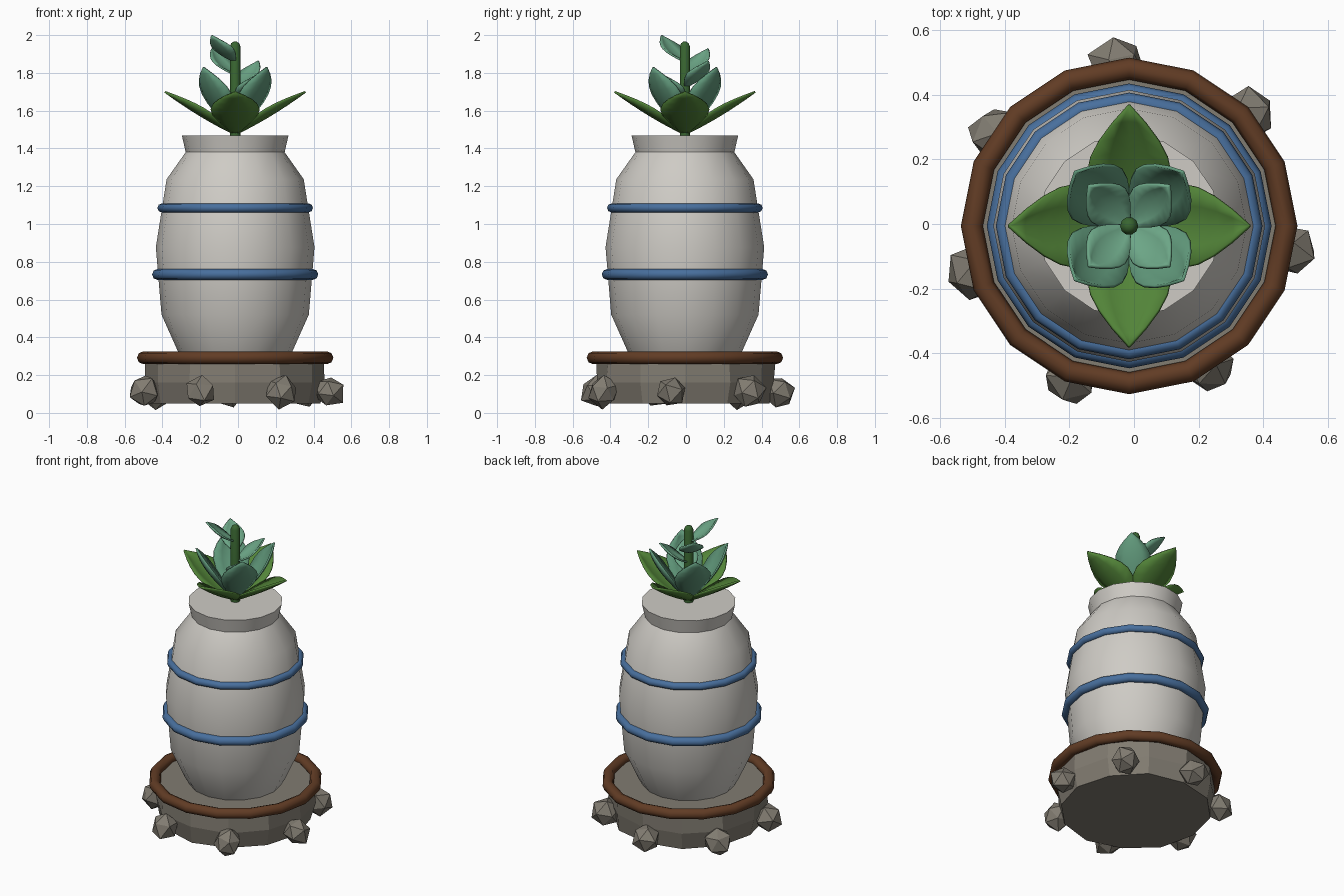
import bpy, bmesh, math, random
from mathutils import Vector, Euler

if "Cube" in bpy.data.objects:
    bpy.data.objects.remove(bpy.data.objects["Cube"])

random.seed(7)
CX, CY = -0.015, -0.006


def material(name, rgb):
    m = bpy.data.materials.new(name)
    m.diffuse_color = (*rgb, 1)
    m.use_nodes = True
    m.node_tree.nodes["Principled BSDF"].inputs["Base Color"].default_value = m.diffuse_color
    return m


CLAY = material("clay", (0.62, 0.60, 0.56))
STONE = material("stone", (0.22, 0.20, 0.165))
BROWN = material("brown", (0.12, 0.045, 0.018))
BLUE = material("blue", (0.065, 0.16, 0.34))
STEM = material("stem_green", (0.04, 0.13, 0.03))
LEAF_A = material("leaf_green", (0.085, 0.23, 0.04))
LEAF_B = material("leaf_teal", (0.12, 0.32, 0.20))
LEAF_C = material("leaf_pale", (0.15, 0.38, 0.24))


def finish(bm, name, mat, smooth=None):
    bmesh.ops.recalc_face_normals(bm, faces=bm.faces)
    me = bpy.data.meshes.new(name)
    bm.to_mesh(me)
    bm.free()
    ob = bpy.data.objects.new(name, me)
    bpy.context.collection.objects.link(ob)
    me.materials.append(mat)
    if smooth:
        bpy.ops.object.select_all(action='DESELECT')
        bpy.context.view_layer.objects.active = ob
        ob.select_set(True)
        bpy.ops.object.shade_smooth_by_angle(angle=math.radians(smooth))
    return ob


def lathe(name, profile, sides, mat, smooth=None, jitter=0.0):
    """Capped surface of revolution about the plant axis."""
    bm = bmesh.new()
    rings = []
    for r, z in profile:
        ring = []
        for i in range(sides):
            a = 2 * math.pi * i / sides
            rr = r * (1 + random.uniform(-jitter, jitter))
            ring.append(bm.verts.new((CX + rr * math.cos(a), CY + rr * math.sin(a), z)))
        rings.append(ring)
    for lo, hi in zip(rings, rings[1:]):
        for i in range(sides):
            j = (i + 1) % sides
            bm.faces.new((lo[i], lo[j], hi[j], hi[i]))
    bm.faces.new(rings[0][::-1])
    bm.faces.new(rings[-1])
    return finish(bm, name, mat, smooth)


def hoop(name, outer, tube, z, mat):
    bpy.ops.mesh.primitive_torus_add(major_segments=16, minor_segments=8,
                                     major_radius=outer - tube, minor_radius=tube,
                                     location=(CX, CY, z))
    ob = bpy.context.object
    ob.name = name
    ob.data.materials.append(mat)
    bpy.ops.object.shade_smooth_by_angle(angle=math.radians(50))


def leaf(name, angle, pts, half_width, cup, mat):
    """Cupped pointed leaf along a quadratic path of (radius, height)."""
    p0, p1, p2 = [Vector(p) for p in pts]
    ctrl = 2 * p1 - (p0 + p2) / 2
    rows, cols = 8, 4
    shape = [0.12, 0.42, 0.72, 0.92, 1.0, 0.92, 0.71, 0.40, 0.01]
    ca, sa = math.cos(angle), math.sin(angle)
    bm = bmesh.new()
    grid = []
    for i in range(rows + 1):
        t = i / rows
        p = (1 - t) ** 2 * p0 + 2 * t * (1 - t) * ctrl + t * t * p2
        d = ((1 - t) * (ctrl - p0) + t * (p2 - ctrl)).normalized()
        n = Vector((-d.y, d.x))
        row = []
        for j in range(cols + 1):
            s = 2 * j / cols - 1
            q = p + n * cup * shape[i] * s * s
            y = s * half_width * shape[i]
            row.append(bm.verts.new((CX + q.x * ca - y * sa, CY + q.x * sa + y * ca, q.y)))
        grid.append(row)
    for a, b in zip(grid, grid[1:]):
        for j in range(cols):
            bm.faces.new((a[j], a[j + 1], b[j + 1], b[j]))
    ob = finish(bm, name, mat, 50)
    mod = ob.modifiers.new("thickness", 'SOLIDIFY')
    mod.thickness = 0.01
    mod.offset = 0


# Rough stone base
lathe("stone_base", [(0.455, 0.05), (0.475, 0.16), (0.475, 0.285)], 12, STONE, jitter=0.02)

# Rocks spaced round the base
for k in range(7):
    a = math.radians(42.9 + k * 360 / 7)
    bm = bmesh.new()
    bmesh.ops.create_icosphere(bm, subdivisions=1, radius=0.087)
    rot = Euler([random.uniform(0, 6.28) for _ in range(3)]).to_matrix()
    c = Vector((CX + 0.5 * math.cos(a), CY + 0.5 * math.sin(a), 0.112))
    for v in bm.verts:
        v.co = c + rot @ (v.co * random.uniform(0.88, 1.14))
        v.co.z = max(v.co.z, 0.0 if k == 4 else 0.015)
    finish(bm, f"rock_{k + 1}", STONE)

# Rim and painted bands
hoop("base_rim", 0.52, 0.034, 0.292, BROWN)
hoop("lower_band", 0.44, 0.029, 0.733, BLUE)
hoop("upper_band", 0.412, 0.024, 1.085, BLUE)

# Jar
lathe("jar", [(0.27, 0.27), (0.305, 0.33), (0.39, 0.52), (0.42, 0.877),
              (0.363, 1.237), (0.262, 1.38), (0.282, 1.468)], 16, CLAY, 40)

# Stem with rounded top
lathe("stem", [(0.028, 1.46), (0.028, 1.94), (0.021, 1.957), (0.009, 1.965)], 10, STEM, 50)

# Three tiers of leaves
for k in range(4):
    a = k * math.pi / 2
    leaf(f"outer_leaf_{k + 1}", a, [(0.0, 1.475), (0.185, 1.575), (0.372, 1.70)],
         0.128, 0.04, LEAF_A)
    leaf(f"middle_leaf_{k + 1}", a + math.pi / 4, [(0.0, 1.48), (0.165, 1.67), (0.235, 1.83)],
         0.108, 0.035, LEAF_B)
    z = (1.725, 1.79, 1.86, 1.655)[k]
    leaf(f"top_leaf_{k + 1}", a + math.pi / 4, [(0.0, z), (0.1, z + 0.055), (0.175, z + 0.138)],
         0.073, 0.018, LEAF_C)
